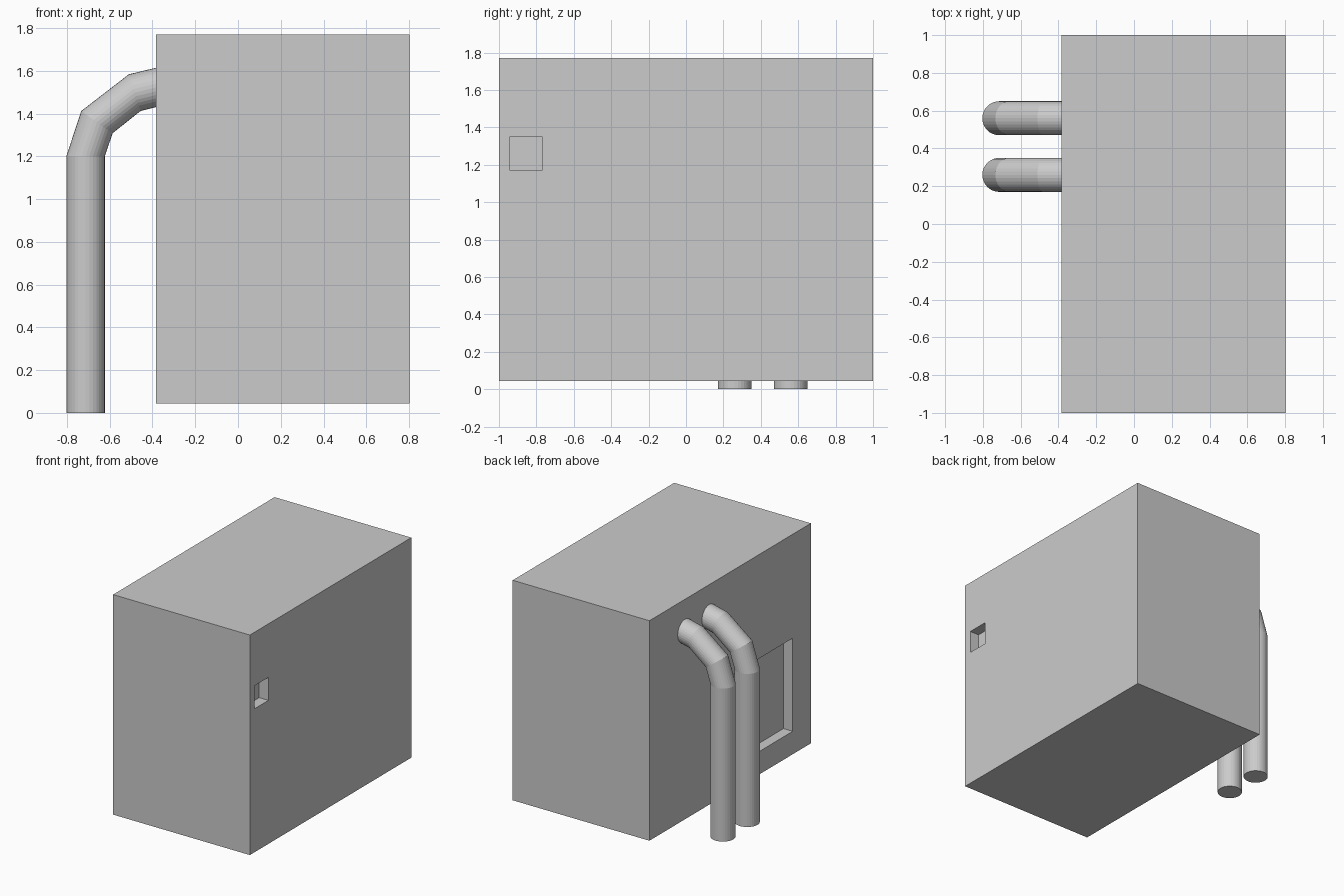
import bpy, bmesh
from math import sin, cos, radians, tau

if "Cube" in bpy.data.objects:
    bpy.data.objects.remove(bpy.data.objects["Cube"])


def make_object(name, bm):
    bmesh.ops.recalc_face_normals(bm, faces=bm.faces)
    mesh = bpy.data.meshes.new(name)
    bm.to_mesh(mesh)
    bm.free()
    obj = bpy.data.objects.new(name, mesh)
    bpy.context.collection.objects.link(obj)
    return obj


def make_box(name, lo, hi):
    bm = bmesh.new()
    bmesh.ops.create_cube(bm, size=1)
    for v in bm.verts:
        v.co = [(a + b) / 2 + c * (b - a) for a, b, c in zip(lo, hi, v.co)]
    return make_object(name, bm)


def cut_recess(body, lo, hi):
    cutter = make_box("recess_cutter", lo, hi)
    cutter.hide_render = True
    mod = body.modifiers.new("recess", 'BOOLEAN')
    mod.operation = 'DIFFERENCE'
    mod.solver = 'EXACT'
    mod.object = cutter
    bpy.context.view_layer.objects.active = body
    bpy.ops.object.modifier_apply(modifier=mod.name)
    bpy.data.objects.remove(cutter)


def make_pipe(name, y, rings, radius=0.09, sides=32):
    """Skin circular rings given as (x, z, tilt towards +x in degrees)."""
    bm = bmesh.new()
    loops = []
    for x, z, tilt in rings:
        t = radians(tilt)
        loop = []
        for i in range(sides):
            a = tau * i / sides
            u = radius * cos(a)
            loop.append(bm.verts.new((x + u * cos(t), y + radius * sin(a), z - u * sin(t))))
        loops.append(loop)
    for a, b in zip(loops, loops[1:]):
        for i in range(sides):
            j = (i + 1) % sides
            bm.faces.new((a[i], a[j], b[j], b[i]))
    bm.faces.new(loops[0])
    bm.faces.new(loops[-1])
    return make_object(name, bm)


# Cabinet with a small square recess on the right and a large panel on the left
cabinet = make_box("cabinet", (-0.383, -1, 0.045), (0.803, 1, 1.77))
cut_recess(cabinet, (0.723, -0.94, 1.17), (0.9, -0.77, 1.35))
cut_recess(cabinet, (-0.5, -0.775, 0.225), (-0.303, -0.04, 0.955))

# Two bent pipes entering the cabinet's left side
pipe_rings = [(-0.713, 0, 0), (-0.713, 1.2, 0), (-0.66, 1.36, 35),
              (-0.483, 1.498, 72), (-0.31, 1.54, 82)]
for name, y in (("front_pipe", 0.26), ("rear_pipe", 0.56)):
    make_pipe(name, y, pipe_rings)
